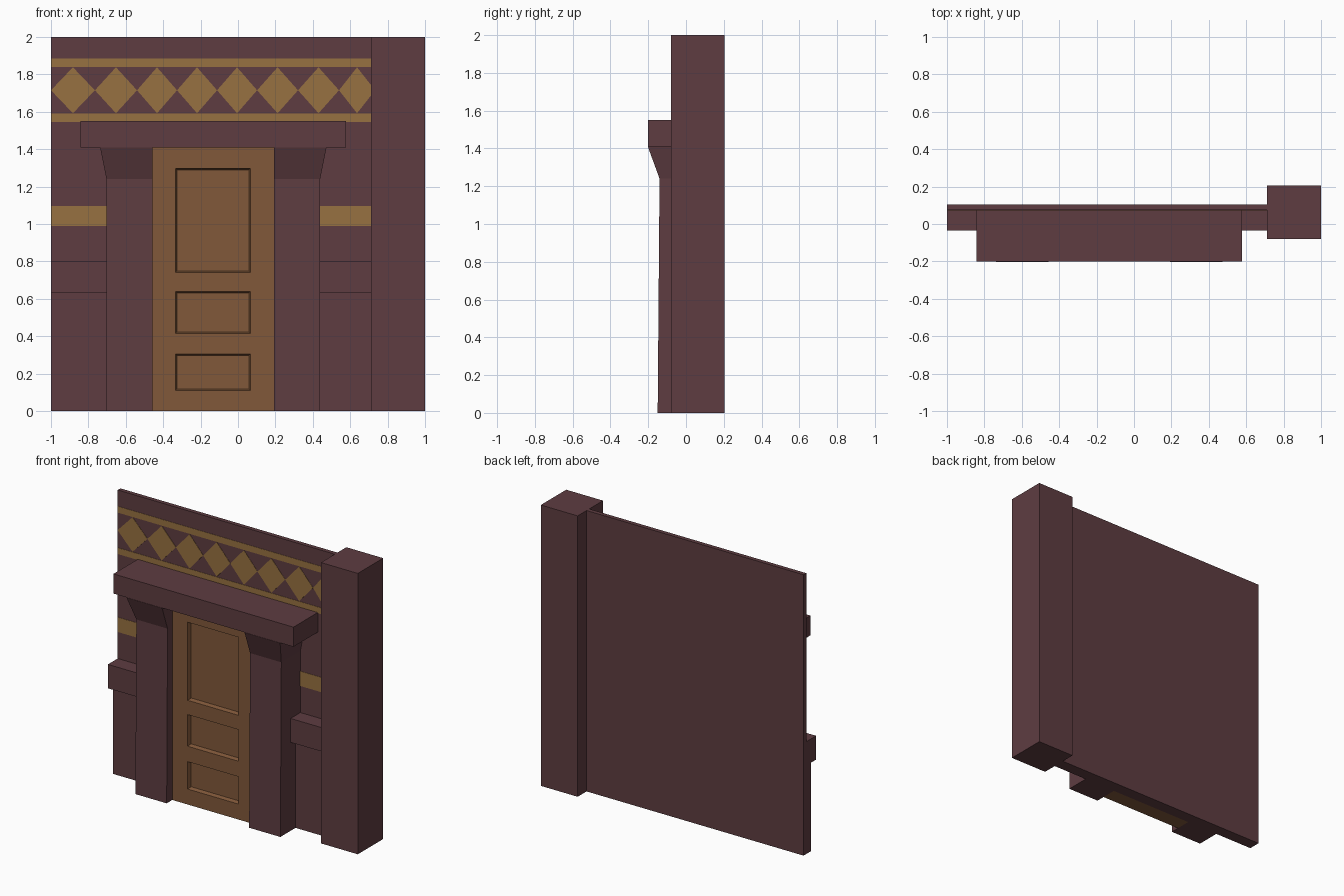
import bpy
import bmesh

cube = bpy.data.objects.get("Cube")
if cube:
    bpy.data.objects.remove(cube, do_unlink=True)


def make_material(name, rgb):
    mat = bpy.data.materials.new(name)
    mat.use_nodes = True
    color = (*rgb, 1.0)
    mat.diffuse_color = color
    bsdf = mat.node_tree.nodes["Principled BSDF"]
    bsdf.inputs["Base Color"].default_value = color
    bsdf.inputs["Roughness"].default_value = 0.9
    return mat


maroon = make_material("maroon plaster", (0.112, 0.046, 0.053))
gold = make_material("ochre paint", (0.31, 0.165, 0.052))
wood = make_material("door wood", (0.22, 0.098, 0.042))


def finish(name, bm, mat):
    mesh = bpy.data.meshes.new(name)
    bm.to_mesh(mesh)
    bm.free()
    mesh.materials.append(mat)
    obj = bpy.data.objects.new(name, mesh)
    bpy.context.collection.objects.link(obj)
    return obj


def loft(name, rings, mat):
    """Closed solid through a stack of equally sized rings of points."""
    bm = bmesh.new()
    loops = [[bm.verts.new(p) for p in ring] for ring in rings]
    n = len(loops[0])
    for low, high in zip(loops, loops[1:]):
        for i in range(n):
            j = (i + 1) % n
            bm.faces.new((low[i], low[j], high[j], high[i]))
    bm.faces.new(loops[0][::-1])
    bm.faces.new(loops[-1])
    bmesh.ops.recalc_face_normals(bm, faces=bm.faces)
    return finish(name, bm, mat)


def rect(x0, x1, y0, y1, z):
    return [(x0, y0, z), (x1, y0, z), (x1, y1, z), (x0, y1, z)]


def box(name, xs, ys, zs, mat):
    return loft(name, [rect(*xs, *ys, z) for z in zs], mat)


# Wall: thin upper part, thicker base, projecting rail
LEFT, RIGHT = -1.0, 0.715
UPPER, BACK = 0.075, 0.105
span = (LEFT, RIGHT)
box("upper_wall", span, (UPPER, BACK), (0.8, 2.0), maroon)
box("lower_wall", span, (0.02, BACK), (0, 0.63), maroon)
box("wall_rail", span, (-0.035, BACK), (0.63, 0.8), maroon)
box("corner_pillar", (0.71, 1.0), (-0.08, 0.205), (0, 2.0), maroon)

# Painted bands on the upper wall
PAINT = (UPPER - 0.002, UPPER + 0.002)
for name, zs in (("middle_band", (0.99, 1.095)),
                 ("frieze_lower_stripe", (1.545, 1.59)),
                 ("frieze_upper_stripe", (1.84, 1.885))):
    box(name, span, PAINT, zs, gold)

# Row of diamonds in the frieze; the last one runs into the pillar
tips = [-1.0, -0.765, -0.54, -0.326, -0.112, 0.102, 0.321, 0.54, 0.733]
for k, (a, b) in enumerate(zip(tips, tips[1:])):
    mid = (a + b) / 2
    loft(f"frieze_diamond_{k + 1}",
         [[(a, y, 1.715), (mid, y, 1.592), (b, y, 1.715), (mid, y, 1.838)]
          for y in PAINT], gold)

# Door surround: lintel and a pair of battered posts with flared tops
MID = -0.132
box("lintel", (MID - 0.709, MID + 0.709), (-0.2, UPPER), (1.41, 1.55), maroon)
levels = [(0, 0.571, -0.15), (1.24, 0.571, -0.14), (1.41, 0.605, -0.202)]
for name, side in (("right_post", -1), ("left_post", 1)):
    loft(name, [rect(MID + side * 0.325, MID + side * outer, front, UPPER, z)
                for z, outer, front in levels], maroon)

# Door: front sheet with three sunken panels, then given thickness
xs = [MID - 0.325, -0.335, 0.066, MID + 0.325]
zs = [0, 0.11, 0.305, 0.415, 0.64, 0.742, 1.298, 1.41]
bm = bmesh.new()
grid = [[bm.verts.new((x, -0.087, z)) for x in xs] for z in zs]
panels = []
for r in range(len(zs) - 1):
    for c in range(len(xs) - 1):
        face = bm.faces.new((grid[r][c], grid[r][c + 1],
                             grid[r + 1][c + 1], grid[r + 1][c]))
        if c == 1 and r % 2 == 1:
            panels.append(face)
bm.normal_update()
rim = [e for e in bm.edges if e.is_boundary]
bmesh.ops.inset_individual(bm, faces=panels, thickness=0.008, depth=-0.028,
                           use_even_offset=True)
new = bmesh.ops.extrude_edge_only(bm, edges=rim)["geom"]
for v in new:
    if isinstance(v, bmesh.types.BMVert):
        v.co.y = 0.02
bmesh.ops.holes_fill(bm, edges=[e for e in bm.edges if e.is_boundary], sides=0)
bmesh.ops.recalc_face_normals(bm, faces=bm.faces)
finish("door", bm, wood)
